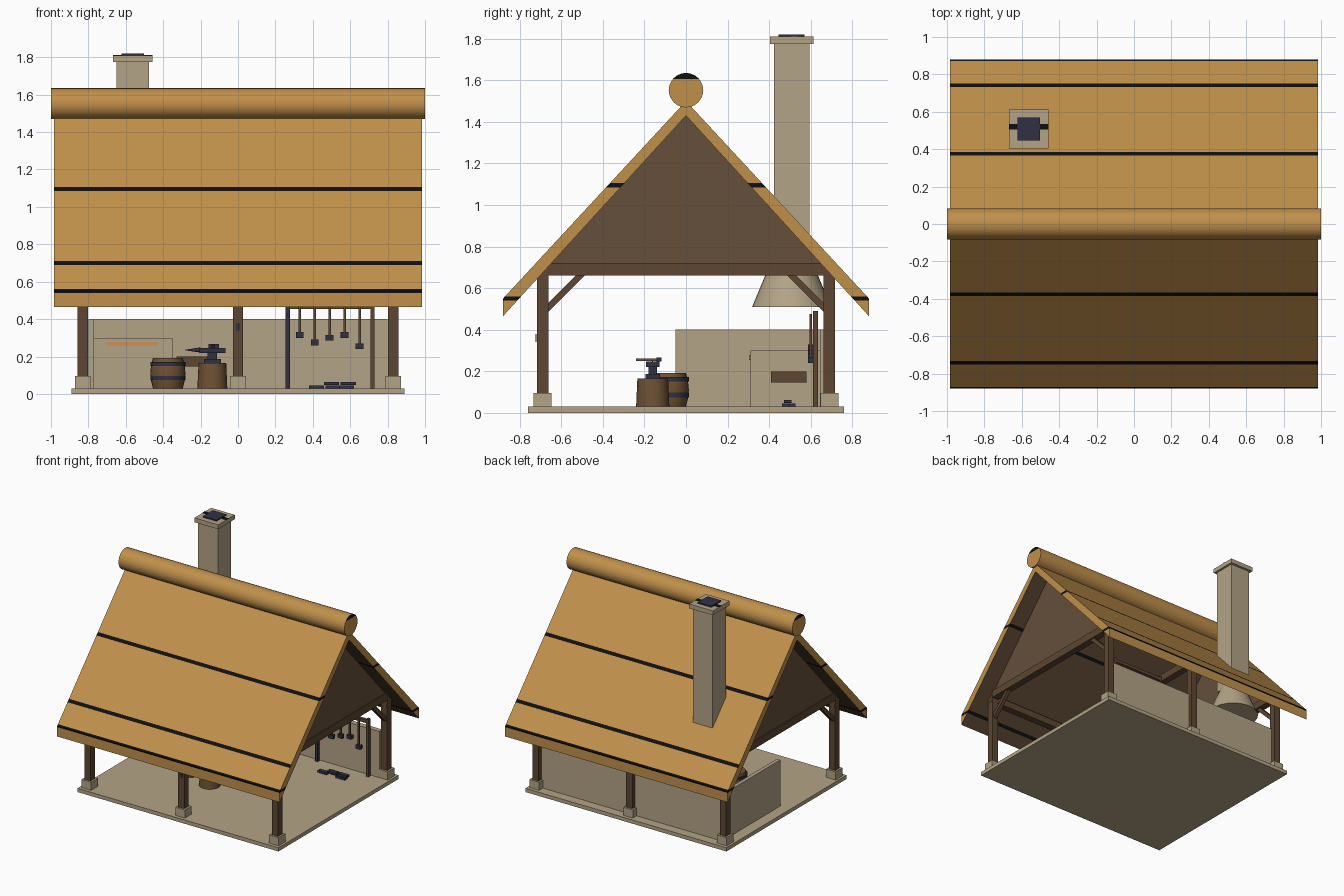
import bpy, bmesh, math
from mathutils import Vector

if "Cube" in bpy.data.objects:
    bpy.data.objects.remove(bpy.data.objects["Cube"])


def material(name, r, g, b):
    m = bpy.data.materials.new(name)
    m.use_nodes = True
    m.diffuse_color = (r, g, b, 1)
    bsdf = next(n for n in m.node_tree.nodes if n.type == 'BSDF_PRINCIPLED')
    bsdf.inputs["Base Color"].default_value = (r, g, b, 1)
    return m


STRAW = material("straw thatch", .53, .28, .07)
STONE = material("pale stone", .45, .37, .24)
WOOD = material("dark timber", .11, .062, .032)
PLANK = material("gable planks", .13, .08, .043)
OAK = material("barrel oak", .16, .085, .035)
IRON = material("blue iron", .03, .03, .055)
BLACK = material("black binding", .005, .005, .006)
EMBER = material("ember orange", .6, .28, .09)


def finish(name, bm, *mats):
    bmesh.ops.recalc_face_normals(bm, faces=bm.faces)
    me = bpy.data.meshes.new(name)
    bm.to_mesh(me)
    bm.free()
    for m in mats:
        me.materials.append(m)
    ob = bpy.data.objects.new(name, me)
    bpy.context.collection.objects.link(ob)
    return ob


def smooth(ob):
    bpy.ops.object.select_all(action='DESELECT')
    ob.select_set(True)
    bpy.context.view_layer.objects.active = ob
    bpy.ops.object.shade_smooth_by_angle(angle=math.radians(40))


def box(name, x, y, z, mat):
    """Box from (low, high) ranges on each axis."""
    bm = bmesh.new()
    bmesh.ops.create_cube(bm, size=1)
    for v in bm.verts:
        v.co = [r[0] + (c + .5) * (r[1] - r[0]) for c, r in zip(v.co, (x, y, z))]
    return finish(name, bm, mat)


def block(name, cx, cy, w, d, z0, z1, mat):
    return box(name, (cx - w / 2, cx + w / 2), (cy - d / 2, cy + d / 2), (z0, z1), mat)


def prism_mesh(pts, x0, x1):
    """Extrude a y-z outline along x."""
    bm = bmesh.new()
    f = bm.faces.new([bm.verts.new((x0, y, z)) for y, z in pts])
    ext = bmesh.ops.extrude_face_region(bm, geom=[f])
    for v in ext["geom"]:
        if isinstance(v, bmesh.types.BMVert):
            v.co.x = x1
    bmesh.ops.recalc_face_normals(bm, faces=bm.faces)
    return bm


def slice_heights(bm, heights):
    for h in heights:
        bmesh.ops.bisect_plane(bm, geom=bm.verts[:] + bm.edges[:] + bm.faces[:],
                               plane_co=(0, 0, h), plane_no=(0, 0, 1))


def lathe(name, cx, cy, profile, mat, seg=24):
    """Stack rings of (radius, height) and close both ends."""
    bm = bmesh.new()
    rings = [[bm.verts.new((cx + r * math.cos(a), cy + r * math.sin(a), z))
              for a in (2 * math.pi * i / seg for i in range(seg))] for r, z in profile]
    for a, b in zip(rings, rings[1:]):
        for i in range(seg):
            j = (i + 1) % seg
            bm.faces.new((a[i], a[j], b[j], b[i]))
    bm.faces.new(rings[0])
    bm.faces.new(rings[-1])
    ob = finish(name, bm, mat)
    smooth(ob)
    return ob


def bar(name, a, b, t, mat):
    """Square bar between two points."""
    a, b = Vector(a), Vector(b)
    bm = bmesh.new()
    bmesh.ops.create_cube(bm, size=1)
    for v in bm.verts:
        v.co = (v.co.x * t, v.co.y * t, v.co.z * (b - a).length)
    ob = finish(name, bm, mat)
    ob.location = (a + b) / 2
    ob.rotation_euler = (b - a).to_track_quat('Z', 'Y').to_euler()
    return ob


# Floor and low walls
box("floor_slab", (-.89, .89), (-.76, .76), (0, .03), STONE)
box("back_wall", (-.8, .8), (.645, .685), (.03, .4), STONE)
box("side_wall", (-.8, -.77), (-.05, .66), (.03, .4), STONE)

# Timber frame
for s in (-1, 1):
    for x in (-.83, 0, .83):
        block("post", x, s * .69, .055, .055, .03, .69, WOOD)
        block("post_foot", x, s * .69, .085, .085, .03, .095, STONE)
    box("eave_beam", (-.86, .86), (s * .69 - .027, s * .69 + .027), (.63, .685), WOOD)
    for x in (-.83, .83):
        bar("corner_brace", (x, s * .68, .49), (x, s * .49, .68), .03, WOOD)
for x in (-.83, 0, .83):
    box("tie_beam", (x - .028, x + .028), (-.67, .67), (.66, .72), WOOD)
for x in (-.83, .83):
    outline = [(-.66, .7), (.66, .7), (.66, .72), (0, 1.44), (-.66, .72)]
    finish("gable_boards", prism_mesh(outline, x - .02, x + .02), PLANK)
block("post_hook_plate", 0, -.721, .02, .006, .34, .38, IRON)

# Thatched slopes with dark bindings and timber underside
for s in (-1, 1):
    bm = prism_mesh([(0, 1.5), (s * .88, .55), (s * .88, .465), (0, 1.43)], -.985, .985)
    slice_heights(bm, (.54, .56, .69, .71, 1.085, 1.105))
    bm.normal_update()
    for f in bm.faces:
        z = f.calc_center_median().z
        if .54 < z < .56 or 1.085 < z < 1.105 or (.69 < z < .71 and f.normal.z > .3):
            f.material_index = 1
        elif f.normal.z < -.3:
            f.material_index = 2
    finish("roof_slope", bm, STRAW, BLACK, WOOD)

# Ridge roll, dark at the top of each end
circle = [(.083 * math.sin(a), 1.552 + .083 * math.cos(a))
          for a in (2 * math.pi * i / 24 for i in range(24))]
bm = prism_mesh(circle, -1, 1)
slice_heights(bm, (1.605,))
bm.normal_update()
for f in bm.faces:
    if abs(f.normal.x) > .9 and f.calc_center_median().z > 1.605:
        f.material_index = 1
smooth(finish("ridge_roll", bm, STRAW, BLACK))

# Chimney and hood
CX, CY = -.563, .508
lathe("forge_hood", CX, CY, [(.19, .51), (.09, .75)], STONE, 32)
block("chimney", CX, CY, .175, .17, .72, 1.775, STONE)
block("chimney_cap", CX, CY, .21, .21, 1.775, 1.81, STONE)
block("cap_stripe", CX, .52, .21, .03, 1.81, 1.813, BLACK)
block("flue_opening", CX, CY, .12, .125, 1.81, 1.819, IRON)

# Forge and bellows
box("forge_hearth", (-.77, -.35), (.31, .65), (.03, .3), STONE)
box("hearth_slot", (-.7, -.43), (.304, .311), (.255, .278), EMBER)
box("bellows", (-.33, -.16), (.41, .58), (.147, .2), WOOD)
box("bellows_nozzle", (-.35, -.3), (.48, .51), (.16, .185), IRON)

# Barrel
lathe("barrel", -.375, -.08, [(.08, .03), (.09, .07), (.094, .11), (.09, .15), (.08, .192)], OAK)
for z in (.075, .15):
    lathe("barrel_hoop", -.375, -.08, [(.094, z), (.094, z + .022)], IRON)

# Stump, anvil and hammer
AX, AY = -.137, -.16
lathe("stump", AX, AY, [(.08, .03), (.074, .165)], OAK, 16)
block("anvil_base", AX, AY, .09, .07, .165, .187, IRON)
block("anvil_waist", AX, AY, .05, .04, .187, .22, IRON)
block("anvil_top", AX, AY, .14, .065, .22, .246, IRON)
horn = lathe("anvil_horn", 0, 0, [(.014, 0), (.002, .08)], IRON, 12)
horn.location = (-.2, AY, .235)
horn.rotation_euler = (0, -math.pi / 2, 0)
bar("hammer_handle", (-.15, -.24, .255), (-.13, -.13, .255), .011, OAK)
block("hammer_head", -.13, -.13, .055, .025, .246, .266, IRON)

# Tool rack with hanging tools
box("rack_post", (.255, .277), (.61, .635), (.03, .49), IRON)
box("rack_post", (.708, .73), (.61, .635), (.03, .49), WOOD)
box("rack_rail", (.255, .73), (.61, .635), (.455, .48), WOOD)
for x, z in ((.33, .315), (.41, .275), (.49, .3), (.57, .315), (.65, .255)):
    block("tool_handle", x, .6, .013, .013, z, .475, WOOD)
    block("tool_head", x, .6, .042, .028, z - .015, z + .015, IRON)

# Ingots on the floor
for x, y, z in ((.42, .48, .03), (.51, .51, .03), (.58, .48, .03), (.5, .49, .047), (.59, .49, .047)):
    block("ingot", x, y, .082, .035, z, z + .016, IRON)
